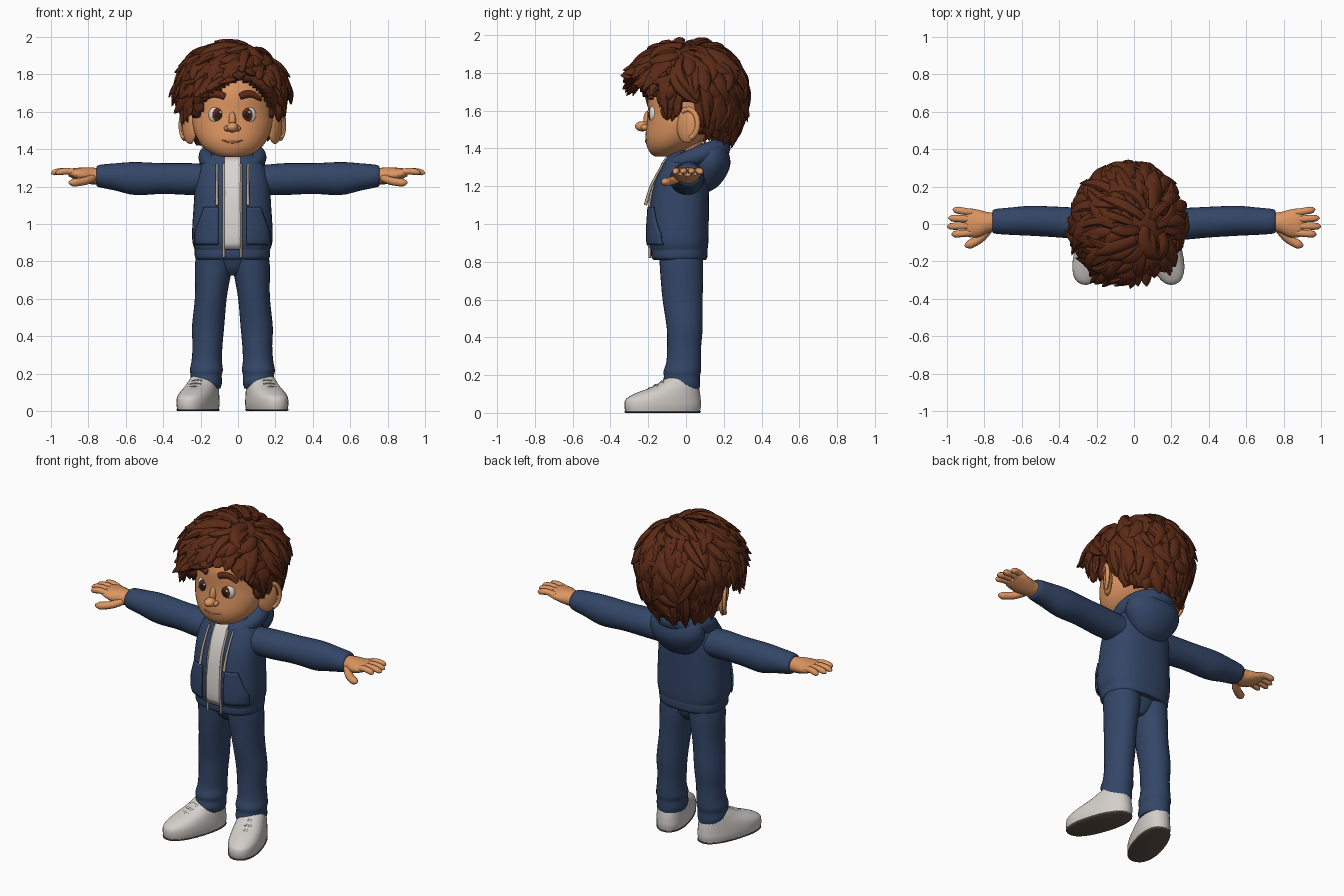
import bpy, bmesh, math, random
from math import sin, cos, pi
from mathutils import Vector, Matrix

random.seed(7)
if "Cube" in bpy.data.objects:
    bpy.data.objects.remove(bpy.data.objects["Cube"])
C = -0.03  # centre line of the body


def material(name, *rgb):
    m = bpy.data.materials.new(name)
    m.use_nodes = True
    m.diffuse_color = (*rgb, 1)
    m.node_tree.nodes["Principled BSDF"].inputs["Base Color"].default_value = (*rgb, 1)
    return m


NAVY = material("navy cloth", .033, .061, .136)
HAIR = material("brown hair", .105, .023, .008)
SKIN = material("skin", .72, .3, .12)
LIPS = material("lips", .5, .17, .075)
WHITE = material("eye white", .75, .72, .68)
PUPIL = material("dark pupil", .03, .01, .007)
SHIRT = material("pale shirt", .7, .67, .64)
SHOE = material("shoe grey", .65, .62, .59)
SOLE = material("dark sole", .12, .09, .07)
CORD = material("tan cord", .45, .36, .28)


def finish(name, bm, mat, angle=50):
    bmesh.ops.recalc_face_normals(bm, faces=bm.faces[:])
    me = bpy.data.meshes.new(name)
    bm.to_mesh(me)
    bm.free()
    me.materials.append(mat)
    me.polygons.foreach_set("use_smooth", [True] * len(me.polygons))
    me.set_sharp_from_angle(angle=math.radians(angle))
    ob = bpy.data.objects.new(name, me)
    bpy.context.collection.objects.link(ob)
    return ob


def dense(rows, k=4):
    """Smooth a short list of rows with a Catmull-Rom spline."""
    rows = [Vector(r) for r in rows]
    out = []
    for i in range(len(rows) - 1):
        a, b, c, d = rows[max(i - 1, 0)], rows[i], rows[i + 1], rows[min(i + 2, len(rows) - 1)]
        for j in range(k):
            t = j / k
            out.append(b + (c - a) * (t / 2) + (a * 2 - b * 5 + c * 4 - d) * (t * t / 2)
                       + (b * 3 - a - c * 3 + d) * (t ** 3 / 2))
    return out + [rows[-1]]


def skin_rings(bm, rings):
    rings = [[bm.verts.new(p) for p in r] for r in rings]
    n = len(rings[0])
    for a, b in zip(rings, rings[1:]):
        for i in range(n):
            bm.faces.new((a[i], a[(i + 1) % n], b[(i + 1) % n], b[i]))
    bm.faces.new(rings[0][::-1])
    bm.faces.new(rings[-1])


def loft(bm, rows, axis="z", n=28, power=2.0):
    """Rows are (station, centre 1, centre 2, radius 1, radius 2)."""
    rings = []
    for a, p, q, rp, rq in dense(rows):
        ring = []
        for i in range(n):
            c, s = cos(2 * pi * i / n), sin(2 * pi * i / n)
            u = p + rp * math.copysign(abs(c) ** (2 / power), c)
            v = q + rq * math.copysign(abs(s) ** (2 / power), s)
            ring.append((u, v, a) if axis == "z" else (a, u, v))
        rings.append(ring)
    skin_rings(bm, rings)


def tube(bm, pts, width, thick, normals, n=8):
    """Sweep an oval along points; width and thick are functions of 0..1."""
    pts, rings, last = [Vector(p) for p in pts], [], len(pts) - 1
    for i, p in enumerate(pts):
        run, t = pts[min(i + 1, last)] - pts[max(i - 1, 0)], i / last
        side = run.cross(normals(p)).normalized()
        up = side.cross(run).normalized()
        rings.append([p + side * cos(2 * pi * j / n) * width(t) + up * sin(2 * pi * j / n) * thick(t)
                      for j in range(n)])
    skin_rings(bm, rings)


def ball(bm, centre, radii, turn=0):
    m = Matrix.Translation(centre) @ Matrix.Rotation(turn, 4, "Z") @ Matrix.Diagonal((*radii, 1))
    bmesh.ops.create_uvsphere(bm, u_segments=24, v_segments=16, radius=1, matrix=m)


FRONT = lambda p: Vector((0, -1, 0))
UP = lambda p: Vector((0, 0, 1))

# Hooded jacket: torso and waistband
torso = [(.86, C, -.037, .2, .15), (.9, C, -.04, .213, .158), (.97, C, -.04, .215, .16),
         (1.1, C, -.035, .207, .156), (1.2, C, -.025, .2, .147), (1.28, C, -.01, .185, .13),
         (1.34, C, 0, .15, .11), (1.39, C, .01, .09, .08)]
bm = bmesh.new()
loft(bm, torso, n=40, power=2.5)
finish("jacket_torso", bm, NAVY)
bm = bmesh.new()
loft(bm, [(.81, C, -.033, .188, .138), (.825, C, -.035, .2, .148), (.865, C, -.035, .202, .149),
          (.88, C, -.035, .195, .14)], n=40, power=2.5)
finish("jacket_waistband", bm, NAVY)


def front_y(x, z):
    _, _, cy, rx, ry = min(dense(torso, 8), key=lambda r: abs(r[0] - z))
    return cy - ry * max(0, 1 - min(1, abs(x - C) / rx) ** 2.5) ** .4


def patch(name, x_range, z0, z1, off, mat, nx=8, nz=14):
    """Plate that follows the chest; x_range(v) gives its edges at height v."""
    bm = bmesh.new()
    grid = []
    for j in range(nz + 1):
        v = j / nz
        a, b = x_range(v)
        z = z0 + (z1 - z0) * v
        xs = [a + (b - a) * i / nx for i in range(nx + 1)]
        grid.append([bm.verts.new((x, front_y(x, z) - off, z)) for x in xs])
    for r, q in zip(grid, grid[1:]):
        for i in range(nx):
            bm.faces.new((r[i], r[i + 1], q[i + 1], q[i]))
    mod = finish(name, bm, mat).modifiers.new("thickness", "SOLIDIFY")
    mod.thickness = .009
    mod.offset = 0


patch("shirt_front", lambda v: (C - .043, C + .043), .865, 1.36, .004, SHIRT)
for s, side in ((-1, "right"), (1, "left")):
    patch(side + "_pocket", lambda v: (C + s * .075, C + s * (.2 - .07 * max(0, v - .3))), .89, 1.09, .012, NAVY)
    # Zip edge and drawstring
    bm = bmesh.new()
    zs = [.82 + .05 * i for i in range(11)]
    tube(bm, [(C + s * .046, front_y(C + s * .046, max(z, .87)) - .003, z) for z in zs],
         lambda t: .007, lambda t: .007, FRONT)
    finish(side + "_zip", bm, CORD)
    bm = bmesh.new()
    tube(bm, [(C + s * .083, front_y(C + s * .083, z) - .008 - .1 * (1.32 - z), z)
              for z in (1.32, 1.26, 1.2, 1.15, 1.1)], lambda t: .006 + .003 * t, lambda t: .006 + .003 * t, FRONT)
    finish(side + "_drawstring", bm, CORD)

    # Sleeve
    bm = bmesh.new()
    loft(bm, [(s * x, *r) for x, *r in (
        (.13, .0, 1.235, .085, .08), (.25, .0, 1.24, .085, .085), (.4, .01, 1.243, .082, .082),
        (.55, .017, 1.243, .08, .088), (.66, .015, 1.252, .073, .072), (.74, .014, 1.256, .066, .06),
        (.757, .014, 1.256, .056, .05))], "x")
    finish(side + "_sleeve", bm, NAVY)

    # Hand with four fingers and a thumb
    bm = bmesh.new()
    loft(bm, [(s * x, *r) for x, *r in (
        (.72, .012, 1.255, .046, .04), (.78, .008, 1.257, .055, .045), (.83, .003, 1.262, .073, .04),
        (.88, .006, 1.27, .077, .028), (.905, .008, 1.272, .066, .017))], "x", 20)
    round_tip = lambda r: (lambda t: r * (1 if t < .75 else .25 + 3 * (1 - t)))
    for y0, y1, tip in ((.06, .078, .968), (.025, .032, .992), (-.01, -.013, 1.0), (-.046, -.056, .975)):
        path = [(s * (.86 + (tip - .86) * t), y0 + (y1 - y0) * t, 1.271 + .012 * sin(t * pi)) for t in
                (0, .25, .5, .75, .9, 1)]
        tube(bm, path, round_tip(.019), round_tip(.018), UP, 10)
    thumb = dense([(s * .78, -.03, 1.245), (s * .82, -.075, 1.23), (s * .87, -.105, 1.222), (s * .905, -.118, 1.222)])
    tube(bm, thumb, round_tip(.024), round_tip(.022), UP, 10)
    finish(side + "_hand", bm, SKIN)

    # Trouser leg with soft folds above the shoe
    bm = bmesh.new()
    loft(bm, [(z, C + s * x, *r) for z, x, *r in (
        (.12, .14, -.02, .076, .09), (.15, .141, -.026, .085, .1), (.19, .14, -.022, .083, .095),
        (.22, .139, -.02, .088, .099), (.27, .137, -.012, .081, .092), (.35, .133, -.01, .08, .09),
        (.45, .13, -.007, .086, .095), (.6, .116, -.018, .085, .106),
        (.72, .105, -.022, .095, .113), (.78, .1, -.024, .1, .115), (.84, .096, -.027, .097, .117))])
    finish(side + "_trouser_leg", bm, NAVY)

    # Shoe and sole, toes turned out
    turn = Matrix.Translation((C + s * .143, 0, 0)) @ Matrix.Rotation(s * .32, 4, "Z")
    shoe = [(.01, 0, -.13, .09, .205), (.04, 0, -.13, .094, .21), (.075, 0, -.126, .092, .204),
            (.105, 0, -.1, .087, .174), (.135, 0, -.062, .08, .13), (.165, 0, -.035, .072, .1), (.19, 0, -.02, .06, .08)]
    sole = [(0, 0, -.13, .086, .202), (.004, 0, -.13, .093, .209), (.011, 0, -.13, .093, .209)]
    for part, rows, mat in (("_shoe", shoe, SHOE), ("_sole", sole, SOLE)):
        bm = bmesh.new()
        loft(bm, rows, power=2.3)
        if part == "_shoe":
            for i in range(3):  # laces
                y, z = -.2 + .033 * i, .132 + .017 * i
                tube(bm, [(x, y + x * x * 4, z - x * x * 6) for x in (-.05, -.025, 0, .025, .05)],
                     lambda t: .008, lambda t: .005, UP, 6)
        bmesh.ops.transform(bm, matrix=turn, verts=bm.verts[:])
        finish(side + part, bm, mat)

    # Ear with a rim
    bm = bmesh.new()
    ball(bm, (C + s * .228, .005, 1.52), (.025, .062, .092), -s * .55)
    rim = [(C + s * (.248 + .028 * sin(a)), .01 + .052 * sin(a), 1.53 + .078 * cos(a)) for a in
           [-.6 + .35 * i for i in range(11)]]
    tube(bm, rim, lambda t: .014, lambda t: .012, lambda p: Vector((s, 0, 0)))
    finish(side + "_ear", bm, SKIN)

    # Eye: white, brown iris, pupil, glint; then the brow
    for part, r, x, y, lift, mat in (("_eye", .046, .081, -.167, 0, WHITE), ("_iris", .041, .077, -.1715, 0, HAIR),
                                     ("_pupil", .03, .077, -.1745, 0, PUPIL), ("_glint", .007, .077, -.198, .014, WHITE)):
        bm = bmesh.new()
        ball(bm, (C + s * x + lift, y, 1.583 + lift), (r, min(r, .03), r * 1.1))
        finish(side + part, bm, mat)
    bm = bmesh.new()
    tube(bm, dense([(C + s * x, -.205 + .9 * x * x, z) for x, z in ((.04, 1.68), (.075, 1.694), (.115, 1.69), (.155, 1.662))]),
         lambda t: .008 + .012 * sin(pi * (.25 + .75 * t)), lambda t: .014, FRONT)
    finish(side + "_eyebrow", bm, HAIR)

# Trouser seat, set back between the legs
bm = bmesh.new()
loft(bm, [(.725, C, -.022, .03, .06), (.76, C, -.024, .1, .085), (.8, C, -.026, .17, .1), (.85, C, -.027, .185, .12)])
finish("trouser_seat", bm, NAVY)

# Hood: open collar roll around the neck and the sack hanging behind
bm = bmesh.new()
roll = [(C + .135 * sin(a), .035 - .145 * cos(a), 1.352 - .05 * cos(a)) for a in [.36 + .1737 * i for i in range(33)]]
fat = lambda t: .02 + .036 * sin(pi * t) ** .6
tube(bm, roll, fat, fat, UP, 12)
finish("hood_collar", bm, NAVY)
bm = bmesh.new()
loft(bm, [(1.17, C, .1, .04, .02), (1.2, C, .11, .1, .06), (1.26, C, .12, .15, .095), (1.32, C, .125, .175, .11),
          (1.38, C, .13, .165, .095), (1.42, C, .14, .12, .065), (1.435, C, .15, .06, .03)])
finish("hood_sack", bm, NAVY)

# Neck, head, nose and mouth
bm = bmesh.new()
loft(bm, [(1.28, C, -.01, .08, .075), (1.36, C, 0, .07, .07), (1.46, C, .02, .075, .075)])
finish("neck", bm, SKIN)
bm = bmesh.new()
loft(bm, [(1.357, C, -.125, .05, .04), (1.375, C, -.11, .105, .078), (1.41, C, -.085, .155, .122),
          (1.46, C, -.058, .19, .157), (1.53, C, -.03, .213, .178), (1.6, C, -.012, .216, .19),
          (1.7, C, 0, .212, .2), (1.8, C, .01, .18, .17), (1.87, C, .01, .1, .1)], n=36)
ball(bm, (C, -.232, 1.517), (.031, .038, .027))
ball(bm, (C, -.2, 1.55), (.02, .026, .05))
for s in (-1, 1):
    ball(bm, (C + s * .027, -.218, 1.511), (.018, .022, .016))
finish("head", bm, SKIN)
bm = bmesh.new()
tube(bm, [(C + x, -.213 + 2.5 * x * x, 1.437 + 4 * x * x) for x in (-.055, -.035, -.018, 0, .018, .035, .055)],
     lambda t: .002 + .004 * sin(pi * t), lambda t: .005, FRONT)
finish("mouth", bm, LIPS)

# Hair: a cap plus long swept locks with curling tips
CENTRE = Vector((C, .005, 1.7))


def scalp(d, f=1.0):
    low = min(d.z, 0)
    return CENTRE + Vector((d.x * .28 * (1 + .22 * low), d.y * .3, d.z * (.37 if low else .265))) * f


def hairline(p):
    a = math.atan2(p.x - C, -(p.y - .01))
    a = abs(math.degrees(a) - 11 * max(0, cos(a)))
    stops = [(0, 1.79), (20, 1.745), (45, 1.67), (62, 1.55), (73, 1.55), (82, 1.65), (102, 1.62), (112, 1.46), (192, 1.43)]
    for (a0, z0), (a1, z1) in zip(stops, stops[1:]):
        if a <= a1:
            return z0 + (z1 - z0) * (a - a0) / (a1 - a0)


bm = bmesh.new()
bmesh.ops.create_uvsphere(bm, u_segments=64, v_segments=40, radius=1)
for v in bm.verts:
    v.co = scalp(v.co.copy(), .94)
bmesh.ops.delete(bm, geom=[f for f in bm.faces if f.calc_center_median().z < hairline(f.calc_center_median()) + .01],
                 context="FACES")
mod = finish("hair_cap", bm, HAIR).modifiers.new("thickness", "SOLIDIFY")
mod.thickness, mod.offset = .06, -1

bm = bmesh.new()
crown = Vector((.42, -.02, .9)).normalized()
COUNT = 330
for i in range(COUNT):
    z = 1 - 1.7 * (i + .5) / COUNT
    r = math.sqrt(1 - z * z)
    d = Vector((r * cos(i * 2.39996), r * sin(i * 2.39996), z))
    # Fringe and right side flick out the most
    tip = random.uniform(.04, .19) + .1 * max(0, -d.y) * (z > 0) + .06 * max(0, -d.x)
    swirl, bend, base = random.uniform(-.4, .4), random.uniform(-.13, .13), random.uniform(.94, 1.01)
    path = []
    for k in range(random.randint(8, 13)):
        p = scalp(d)
        if p.z < hairline(p):
            break
        path.append(d.copy())
        flow = d - crown
        flow = (flow - d * flow.dot(d)).normalized()
        flow.rotate(Matrix.Rotation(swirl + bend * k, 3, d))
        d = (d + flow * .075).normalized()
    if len(path) < 4:
        continue
    last = len(path) - 1
    pts = [scalp(q, base + .06 * sin(pi * k / last) + tip * (k / last) ** 3) for k, q in enumerate(path)]
    for p in pts:
        p.z = min(p.z, 1.983)
    w = random.uniform(.032, .052)
    shape = lambda t: .05 + (.5 + .6 * t) * (1 - t ** 3)
    tube(bm, dense(pts, 2), lambda t: w * shape(t), lambda t: .024 * shape(t), lambda p: p - CENTRE, 8)
finish("hair_locks", bm, HAIR, 40)
